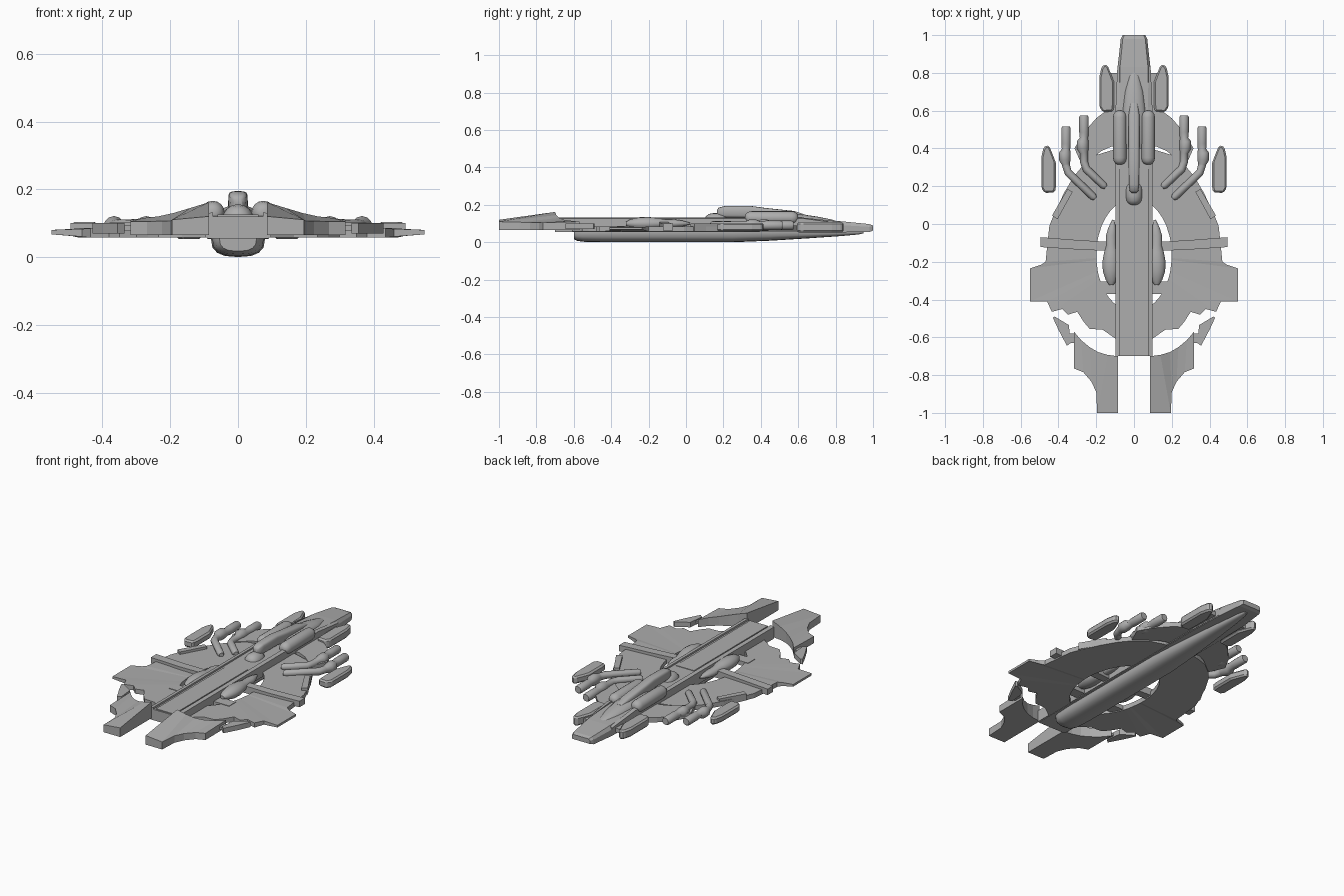
import bpy, bmesh
from math import sin, cos, pi, atan2, copysign
from mathutils import Vector

if "Cube" in bpy.data.objects:
    bpy.data.objects.remove(bpy.data.objects["Cube"])

# Dark grey hull colour
grey = bpy.data.materials.new("hull_grey")
grey.diffuse_color = (.42, .42, .42, 1)
grey.use_nodes = True
grey.node_tree.nodes["Principled BSDF"].inputs["Base Color"].default_value = grey.diffuse_color


def loft(name, rings, mirror=True, bevel=0, smooth=False):
    """Closed skin through a list of equal-sized point rings."""
    bm = bmesh.new()
    vs = [[bm.verts.new(p) for p in r] for r in rings]
    n = len(rings[0])
    for a, b in zip(vs, vs[1:]):
        for i in range(n):
            j = (i + 1) % n
            bm.faces.new((a[i], a[j], b[j], b[i]))
    bm.faces.new(vs[0])
    bm.faces.new(vs[-1])
    bmesh.ops.recalc_face_normals(bm, faces=bm.faces)
    me = bpy.data.meshes.new(name)
    bm.to_mesh(me)
    bm.free()
    me.materials.append(grey)
    ob = bpy.data.objects.new(name, me)
    bpy.context.collection.objects.link(ob)
    if smooth:
        bpy.ops.object.select_all(action='DESELECT')
        ob.select_set(True)
        bpy.context.view_layer.objects.active = ob
        bpy.ops.object.shade_smooth_by_angle(angle=0.7)
    if bevel:
        b = ob.modifiers.new("bevel", 'BEVEL')
        b.width, b.segments = bevel, 1
    if mirror:
        ob.modifiers.new("mirror", 'MIRROR')
    return ob


def slab(name, A, B, zb, zt=None, **kw):
    """Plate between two matching edge lines; points are (x, y[, top z[, bottom z]])."""
    def tb(p):
        return (p[2] if len(p) > 2 else zt), (p[3] if len(p) > 3 else zb)
    rings = []
    for a, b in zip(A, B):
        (at, ab), (bt, bb) = tb(a), tb(b)
        rings.append([(a[0], a[1], at), (b[0], b[1], bt), (b[0], b[1], bb), (a[0], a[1], ab)])
    return loft(name, rings, **kw)


def tube(name, pts, flat=1.0, power=1.0, seg=16, **kw):
    """Round body along a horizontal path of (x, y, z, radius)."""
    rings = []
    for i, (x, y, z, r) in enumerate(pts):
        p, q = pts[max(i - 1, 0)], pts[min(i + 1, len(pts) - 1)]
        d = Vector((q[0] - p[0], q[1] - p[1], 0)).normalized()
        ring = []
        for k in range(seg):
            c, s = cos(2 * pi * k / seg), sin(2 * pi * k / seg)
            c, s = copysign(abs(c) ** power, c), copysign(abs(s) ** power, s)
            ring.append((x - d.y * r * c, y + d.x * r * c, z + r * flat * s))
        rings.append(ring)
    return loft(name, rings, smooth=True, **kw)


def capsule(name, x, y0, y1, z, r, **kw):
    ends = [(0, .3), (.15, .65), (.5, .9), (1, 1)]
    pts = [(x, y0 + r * t, z, r * s) for t, s in ends]
    pts += [(x, y1 - r * t, z, r * s) for t, s in reversed(ends)]
    return tube(name, pts, **kw)


# Spine hull with chamfered top and tapering nose
spine = [(-.7, .092, .055, .12), (.6, .092, .055, .125), (.83, .087, .053, .112),
         (.98, .07, .055, .097), (1, .06, .062, .09)]
loft("spine_hull", [[(-w, y, b), (w, y, b), (w, y, b + .65 * (t - b)), (.85 * w, y, t),
                     (-.85 * w, y, t), (-w, y, b + .65 * (t - b))] for y, w, b, t in spine],
     mirror=False)
slab("spine_rail", [(.074, -.7, .132), (.074, .62, .132), (.077, .83, .11)],
     [(.097, -.7, .128), (.097, .62, .128), (.088, .83, .1)], .058)
slab("spine_deck", [(-.06, -.695), (-.06, .01)], [(.06, -.695), (.06, .01)], .1, .126, mirror=False)

# Rounded keel below the spine
tube("keel", [(0, y, .055, r) for y, r in
              [(-.6, .055), (-.585, .068), (-.55, .076), (-.45, .08), (.25, .08), (.45, .068),
               (.65, .05), (.82, .033), (.92, .02), (.95, .01)]],
     flat=.6875, power=.75, mirror=False)

# Main ring plate with an oval hole and swept side wings
outer = [(.06, .4), (.12, .39), (.2, .365), (.27, .31), (.32, .25), (.37, .165), (.42, .06),
         (.448, -.01), (.46, -.12), (.468, -.2), (.49, -.215, .083, .062),
         (.55, -.235, .08, .067), (.55, -.41, .08, .067), (.46, -.41, .083, .06), (.435, -.465),
         (.38, -.45), (.35, -.48), (.3, -.465), (.265, -.52), (.235, -.555), (.165, -.56), (.08, -.62)]
inner = []
for p in outer:
    t = atan2((p[1] + .165) / .3, p[0] / .2)
    inner.append((.2 * cos(t), -.165 + .3 * sin(t), .085))
slab("ring_plate", outer, inner, .057, .085)

# Forward collar plate
slab("collar_plate", [(.06, .625), (.14, .605), (.2, .56), (.27, .48), (.315, .4)],
     [(.06, .415), (.12, .41), (.175, .385), (.23, .34), (.27, .3)], .062, .09)

# Cross spars
slab("long_spar", [(.07, -.098, .11), (.3, -.085, .102), (.495, -.07, .1)],
     [(.07, -.145, .11), (.3, -.135, .102), (.495, -.122, .1)], .064)
slab("short_spar", [(.07, -.305), (.2, -.305)], [(.07, -.37), (.2, -.37)], .062, .088)

# Tail fins, spikes and their links
slab("tail_fin", [(.085, -.7, .162), (.14, -.693, .145), (.19, -.678, .13), (.235, -.652, .12),
                  (.28, -.615, .115), (.318, -.57, .11)],
     [(.085, -1, .12), (.195, -1, .11), (.2, -.89, .107), (.225, -.835, .106),
      (.268, -.785, .105), (.318, -.765, .105)], .065)
slab("tail_fin_exhaust", [(.1, -1, .105), (.18, -1, .1)], [(.1, -.985, .105), (.18, -.985, .1)], .072)
slab("tail_spike", [(.43, -.495), (.4, -.56), (.355, -.645)], [(.42, -.49), (.345, -.535), (.335, -.63)],
     .07, .1)
slab("spike_link", [(.31, -.58), (.35, -.58)], [(.31, -.63), (.35, -.63)], .077, .093)

# Rim blocks on the shoulders of the ring
slab("rim_block", [(.352, .185), (.434, .045)], [(.325, .17), (.405, .025)], .06, .1)

# Flat-sided nacelles, inner and outer pair
for name, dx, dy, zb, zt in (("inner_nacelle", 0, 0, .053, .107), ("outer_nacelle", .308, -.428, .06, .104)):
    A = [(.165, .592), (.183, .62), (.183, .78), (.173, .825), (.16, .845)]
    B = [(.11, .596), (.105, .63), (.105, .75), (.12, .79), (.14, .84)]
    slab(name, [(x + dx, y + dy) for x, y in A], [(x + dx, y + dy) for x, y in B], zb, zt, bevel=.009)
slab("nacelle_mount", [(.07, .8), (.13, .8)], [(.07, .61), (.13, .61)], .065, .09)

# Bent guns with thick breeches
for name, x, top, kx, ky, ex, ey in (("inner_gun", .265, .575, .265, .31, .15, .195),
                                     ("outer_gun", .36, .515, .36, .29, .205, .135)):
    tube(name, [(x, top, .09, .02), (x, top - .01, .09, .025), (x, top - .09, .09, .025),
                (x, top - .12, .09, .022), (x + .006, top - .14, .09, .031), (x + .006, top - .175, .09, .031),
                (x, top - .2, .09, .021), (kx, ky + .02, .09, .021), (kx - .012, ky - .018, .09, .021),
                (ex + .012, ey + .01, .093, .02), (ex, ey, .093, .012)], seg=12)

# Shoulder capsules on top of the hull
capsule("shoulder_capsule", .075, .315, .6, .13, .036)

# Bridge ridge, aft ball and forward canopy
tube("bridge_ridge", [(0, y, z, r) for y, z, r in
                      [(.165, .16, .012), (.175, .16, .023), (.21, .163, .028), (.34, .163, .029),
                       (.42, .152, .029), (.58, .135, .029), (.64, .125, .02)]],
     flat=1.1, power=.5, mirror=False)
capsule("aft_ball", 0, .1, .22, .11, .046, mirror=False)
tube("canopy", [(0, y, z, r) for y, z, r in
                [(.4, .12, .05), (.45, .12, .062), (.6, .118, .062), (.7, .11, .05), (.78, .105, .03),
                 (.81, .105, .01)]], flat=.55, mirror=False)

# Teardrop pods inside the hole
tube("teardrop_pod", [(x, y, .1, r) for x, y, r in
                      [(.11, .022, .006), (.115, -.02, .02), (.12, -.06, .028), (.12, -.11, .027),
                       (.12, -.15, .038), (.122, -.2, .045), (.122, -.25, .043), (.12, -.295, .03),
                       (.12, -.322, .012)]], flat=.78)
